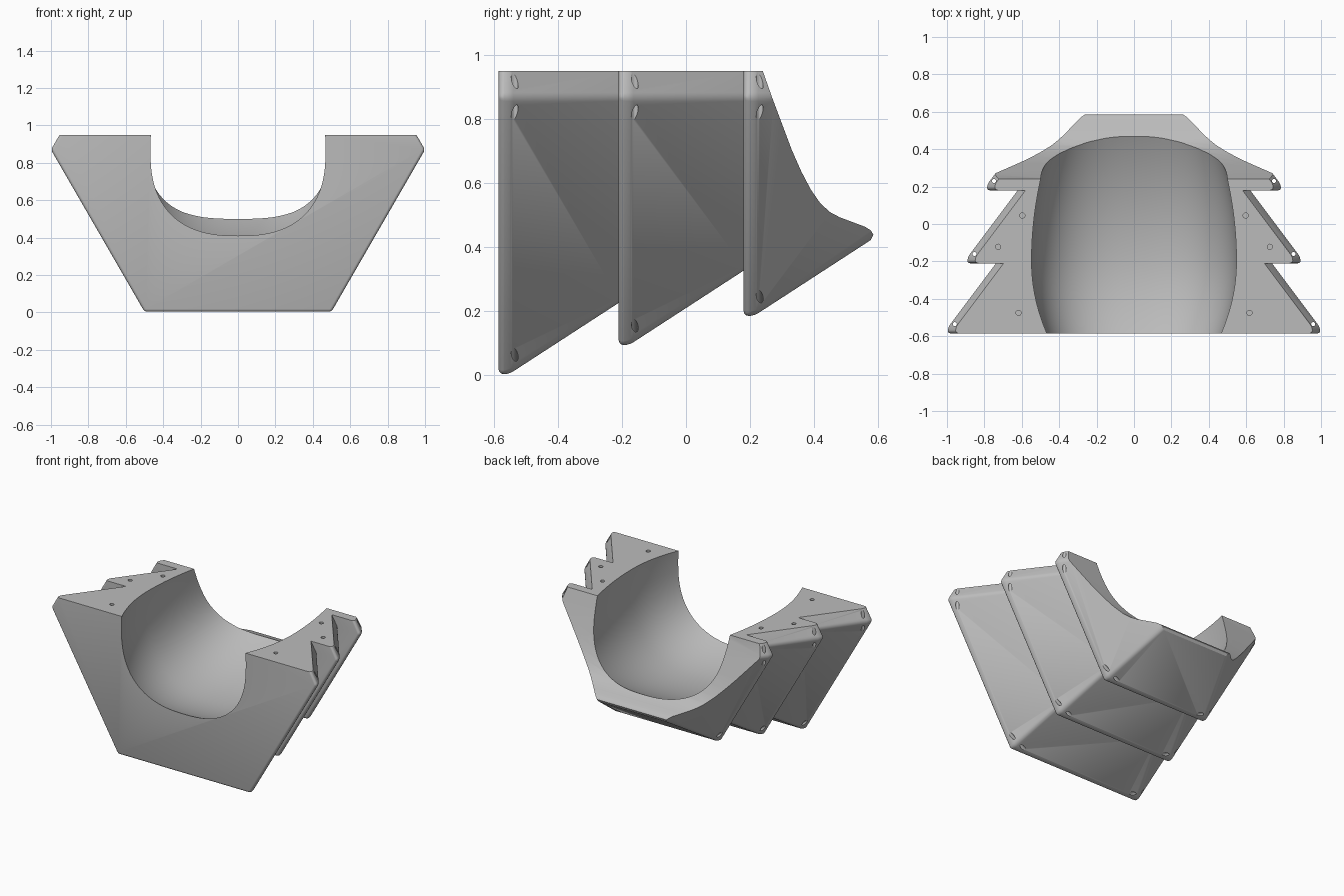
import bpy, bmesh
from math import sin, cos, pi, radians, copysign
from mathutils import Matrix, Vector

cube = bpy.data.objects.get("Cube")
if cube:
    bpy.data.objects.remove(cube, do_unlink=True)

grey = bpy.data.materials.new("plain grey")
grey.use_nodes = True
colour = (0.5, 0.5, 0.5, 1)
grey.diffuse_color = colour
grey.node_tree.nodes["Principled BSDF"].inputs["Base Color"].default_value = colour

AXIS_Z = 0.87   # height of the hexagon centre
TOP_Z = 0.95    # height of the flat top
TIERS = [(-0.585, 1.0, -0.15), (-0.21, 0.895, 0.25), (0.18, 0.79, 0.6)]


def make_object(name, bm):
    bmesh.ops.recalc_face_normals(bm, faces=bm.faces)
    mesh = bpy.data.meshes.new(name)
    bm.to_mesh(mesh)
    bm.free()
    obj = bpy.data.objects.new(name, mesh)
    mesh.materials.append(grey)
    bpy.context.collection.objects.link(obj)
    return obj


def loft(name, rings):
    """Skin equal-length rings of points and cap both ends."""
    bm = bmesh.new()
    loops = [[bm.verts.new(p) for p in ring] for ring in rings]
    for a, b in zip(loops, loops[1:]):
        for i in range(len(a)):
            j = (i + 1) % len(a)
            bm.faces.new((a[i], a[j], b[j], b[i]))
    bm.faces.new(loops[0])
    bm.faces.new(loops[-1])
    return make_object(name, bm)


def activate(obj):
    bpy.ops.object.select_all(action='DESELECT')
    bpy.context.view_layer.objects.active = obj
    obj.select_set(True)


def combine(target, tool, operation):
    """Apply a boolean and throw the tool away."""
    tool.hide_render = True
    mod = target.modifiers.new(operation, 'BOOLEAN')
    mod.object, mod.operation, mod.solver = tool, operation, 'EXACT'
    activate(target)
    bpy.ops.object.modifier_apply(modifier=mod.name)
    bpy.data.objects.remove(tool, do_unlink=True)


def hexagon(y, r):
    return [(r * cos(k * pi / 3), y, AXIS_Z + r * sin(k * pi / 3)) for k in range(6)]


def tier(y, r, y_end):
    """Hexagonal frustum with a short straight lip and rounded edges."""
    lip = y + 0.032
    obj = loft("tier", [hexagon(y, r), hexagon(lip, r),
                        hexagon(y_end, r - 0.75 * (y_end - lip))])
    mod = obj.modifiers.new("round", 'BEVEL')
    mod.width, mod.segments = 0.015, 3
    mod.limit_method, mod.angle_limit = 'ANGLE', radians(25)
    activate(obj)
    bpy.ops.object.modifier_apply(modifier=mod.name)
    return obj


def cavity_ring(y, sides=96):
    """Rounded-square section of the hollow, widest a little ahead of the middle."""
    d = y + 0.2
    a = 0.55 - (0.55 if d < 0 else 0.25) * d * d
    b = 0.54 - (0.54 if d < 0 else 0.38) * d * d
    ring = []
    for i in range(sides):
        c, s = cos(2 * pi * i / sides), sin(2 * pi * i / sides)
        ring.append((a * copysign(abs(c) ** 0.8, c), y,
                     AXIS_Z + b * copysign(abs(s) ** 0.8, s)))
    return ring


# Three overlapping hexagonal tiers
body = tier(*TIERS[0])
body.name = "tiered_cradle"
for spec in TIERS[1:]:
    combine(body, tier(*spec), 'UNION')

# Flat top
bm = bmesh.new()
bmesh.ops.create_cube(bm, size=3, matrix=Matrix.Translation((0, 0, TOP_Z + 1.5)))
combine(body, make_object("top_cutter", bm), 'DIFFERENCE')

# Swept rear edge
sweep = [(0.235, 1.0), (0.24, 0.95), (0.27, 0.865), (0.30, 0.785), (0.33, 0.705),
         (0.36, 0.637), (0.39, 0.58), (0.42, 0.537), (0.45, 0.51), (0.48, 0.494),
         (0.52, 0.479), (0.56, 0.464), (0.577, 0.453), (0.585, 0.44), (0.575, 0.42),
         (0.575, 0.2), (1, 0.2), (1, 1.0)]
combine(body, loft("rear_cutter", [[(x, y, z) for y, z in sweep] for x in (-1.5, 1.5)]),
        'DIFFERENCE')

# Bulging hollow
combine(body, loft("hollow_cutter", [cavity_ring(-0.62 + 0.04 * i) for i in range(32)]),
        'DIFFERENCE')

# Pin holes across the tier corners, and screw holes in the flat top
bm = bmesh.new()


def hole(centre, direction, radius, depth):
    turn = Vector(direction).to_track_quat('Z', 'Y').to_matrix().to_4x4()
    bmesh.ops.create_cone(bm, cap_ends=True, segments=16, radius1=radius, radius2=radius,
                          depth=depth, matrix=Matrix.Translation(centre) @ turn)


for y, r, _ in TIERS:
    for k in range(4):
        t = -k * pi / 3
        reach = r - 0.042
        hole((reach * cos(t), y + 0.05, AXIS_Z + reach * sin(t)),
             (-sin(t), 0, cos(t)), 0.011, 0.26)
for side in (-1, 1):
    for x, y in ((0.617, -0.475), (0.727, -0.122), (0.597, 0.045)):
        hole((side * x, y, TOP_Z), (0, 0, 1), 0.014, 0.12)
combine(body, make_object("hole_cutter", bm), 'DIFFERENCE')

activate(body)
bpy.ops.object.shade_smooth_by_angle(angle=radians(28))
